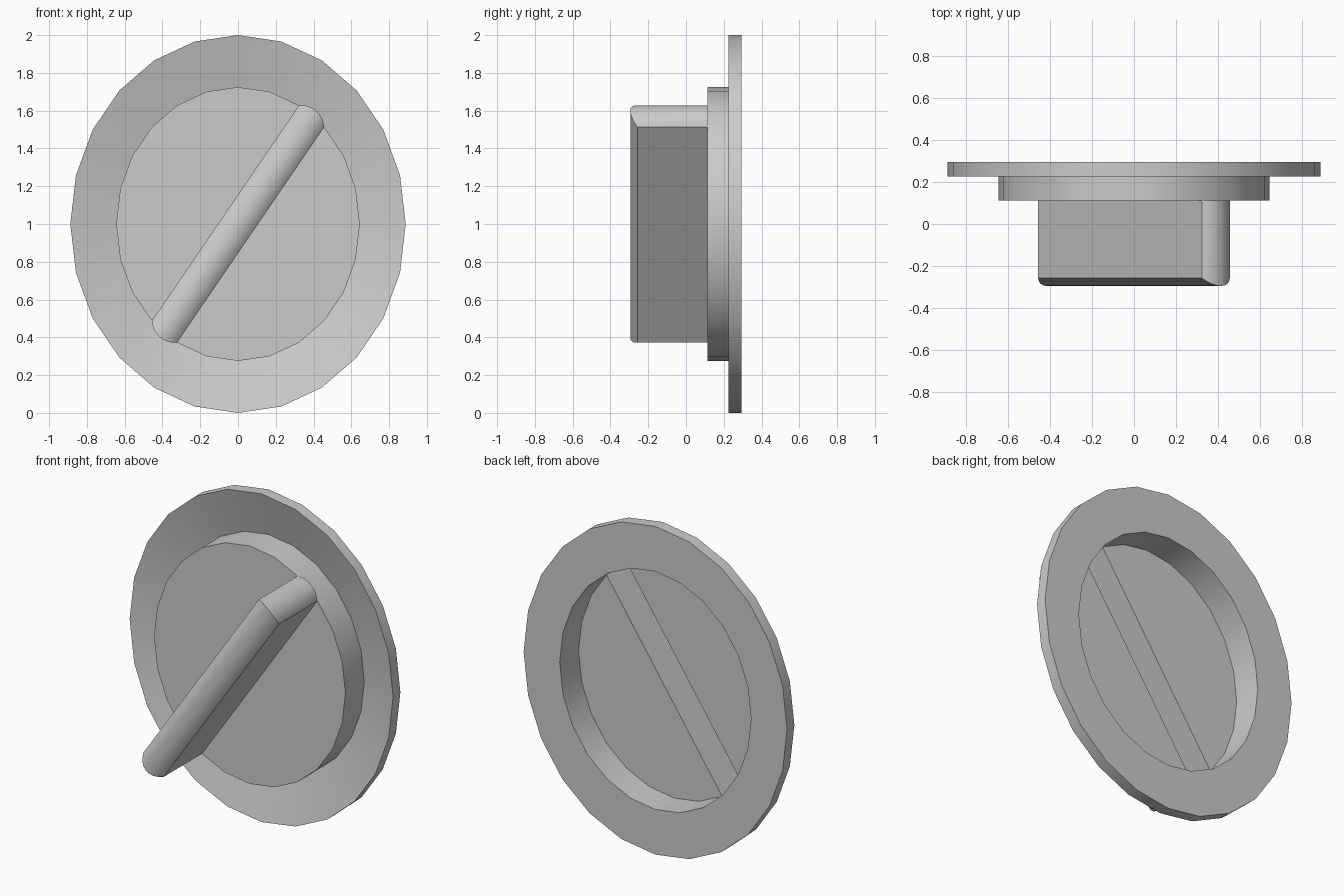
import bpy, bmesh
from math import sin, cos, pi, asin, sqrt
from mathutils import Vector

if "Cube" in bpy.data.objects:
    bpy.data.objects.remove(bpy.data.objects["Cube"])

N = 24                        # sides of the round parts
BACK, RIM, FLOOR = 0.295, 0.225, 0.113
TIP, BULGE = -0.257, 0.038    # handle edge depth and rounding height


def oval(rx, rz, y):
    return [Vector((rx * sin(2 * pi * k / N), y, 1 + rz * cos(2 * pi * k / N))) for k in range(N)]


def add_ring(bm, pts):
    return [bm.verts.new(p) for p in pts]


def bridge(bm, a, b, closed=True):
    n = len(a)
    for i in range(n if closed else n - 1):
        j = (i + 1) % n
        bm.faces.new((a[i], a[j], b[j], b[i]))


def finish(bm, name):
    bmesh.ops.recalc_face_normals(bm, faces=bm.faces)
    mesh = bpy.data.meshes.new(name)
    bm.to_mesh(mesh)
    bm.free()
    ob = bpy.data.objects.new(name, mesh)
    bpy.context.collection.objects.link(ob)
    bpy.ops.object.select_all(action='DESELECT')
    ob.select_set(True)
    bpy.context.view_layer.objects.active = ob
    bpy.ops.object.shade_smooth_by_angle(angle=pi / 6)


# Flange: flat back, dished front, thin inner edge
bm = bmesh.new()
inner = add_ring(bm, oval(0.645, 0.725, BACK))
back = add_ring(bm, oval(0.888, 1.0, BACK))
front = add_ring(bm, oval(0.888, 1.0, RIM))
for a, b in ((inner, back), (back, front), (front, inner)):
    bridge(bm, a, b)
finish(bm, "flange")

# Cup: raised wall and two floor halves, open behind the handle
bm = bmesh.new()
base = oval(0.645, 0.725, FLOOR)
wall_back = add_ring(bm, oval(0.645, 0.725, BACK))
wall_front = add_ring(bm, base)
bridge(bm, wall_back, wall_front)
bm.faces.new(wall_front[3:15])
bm.faces.new(wall_front[15:] + wall_front[:3])
finish(bm, "cup")

# Handle: hollow bar with an arched section running up, across and down
SEG = 8
A, B, C, D = base[2], base[3], base[14], base[15]
half = (B - A).length / 2
radius = (half ** 2 + BULGE ** 2) / (2 * BULGE)
sweep = asin(half / radius)
out = Vector((A.z - B.z, 0, B.x - A.x)).normalized()


def station(p, q, direction, raised):
    pts = []
    for i in range(SEG + 1):
        a = sweep * (2 * i / SEG - 1)
        t = 0.5 + radius * sin(a) / (2 * half)
        h = radius * cos(a) - (radius - BULGE)
        v = p.lerp(q, t) + direction * h
        if raised:
            v.y = TIP - h
        pts.append(v)
    return pts


bm = bmesh.new()
path = [add_ring(bm, station(p, q, d, r)) for p, q, d, r in (
    (A, B, out, False), (A, B, out, True), (D, C, -out, True), (D, C, -out, False))]
for a, b in zip(path, path[1:]):
    bridge(bm, a, b, closed=False)
bm.faces.new([s[0] for s in path])
bm.faces.new([s[-1] for s in path])
bm.faces.new(path[0])
bm.faces.new(path[-1])
finish(bm, "handle")
